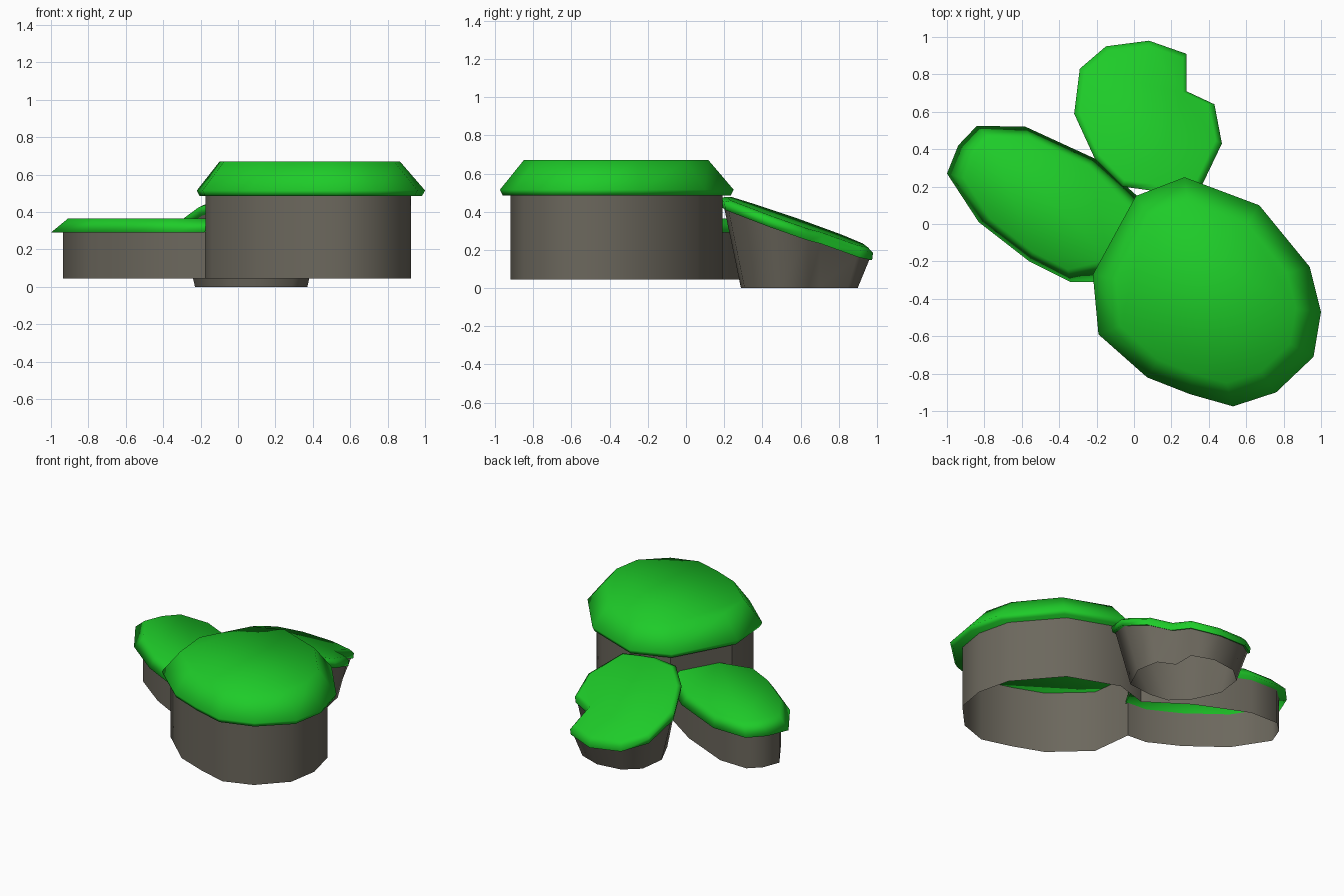
import bpy, bmesh, math

if "Cube" in bpy.data.objects:
    bpy.data.objects.remove(bpy.data.objects["Cube"])


def material(name, rgb):
    m = bpy.data.materials.new(name)
    m.diffuse_color = (*rgb, 1)
    m.use_nodes = True
    m.node_tree.nodes["Principled BSDF"].inputs["Base Color"].default_value = m.diffuse_color
    return m


GRASS = material("grass green", (0.013, 0.6, 0.022))
STONE = material("stone grey", (0.15, 0.138, 0.11))


def ring(pts, z):
    """Lift an outline to a height; z is a number or a function of x and y."""
    return [(x, y, z(x, y) if callable(z) else z) for x, y in pts]


def scaled(pts, c, s):
    return [(c[0] + (x - c[0]) * s, c[1] + (y - c[1]) * s) for x, y in pts]


def loft(name, rings, mat, closed=True, caps=False, angle=60):
    """Skin clockwise rings from the lowest to the highest."""
    bm = bmesh.new()
    vs = [[bm.verts.new(p) for p in r] for r in rings]
    n = len(rings[0])
    for lo, hi in zip(vs, vs[1:]):
        for i in range(n if closed else n - 1):
            j = (i + 1) % n
            bm.faces.new((lo[j], lo[i], hi[i], hi[j]))
    if caps:
        bm.faces.new(vs[-1][::-1])
        bm.faces.new(vs[0])
    me = bpy.data.meshes.new(name)
    bm.to_mesh(me)
    bm.free()
    me.materials.append(mat)
    ob = bpy.data.objects.new(name, me)
    bpy.context.collection.objects.link(ob)
    bpy.ops.object.select_all(action='DESELECT')
    ob.select_set(True)
    bpy.context.view_layer.objects.active = ob
    bpy.ops.object.shade_smooth_by_angle(angle=math.radians(angle))
    return ob


# Tall platform: open-bottomed stone wall and bevelled grass cap
tall_rim = [(0.01, 0.15), (0.27, 0.25), (0.67, 0.10), (0.94, -0.23), (1.0, -0.47),
            (0.96, -0.71), (0.76, -0.90), (0.53, -0.975), (0.30, -0.91),
            (0.07, -0.82), (-0.19, -0.59), (-0.22, -0.27)]
tall_wall = [(0.04, 0.12), (0.27, 0.19), (0.62, 0.06), (0.87, -0.23), (0.925, -0.46),
             (0.89, -0.67), (0.72, -0.85), (0.52, -0.92), (0.31, -0.86),
             (0.10, -0.78), (-0.14, -0.56), (-0.175, -0.27)]
mid = (0.36, -0.38)
loft("tall_rock_wall", [ring(tall_wall, 0.045), ring(tall_wall, 0.487)], STONE, closed=False)
loft("tall_grass_cap",
     [ring(scaled(tall_rim, mid, 0.975), 0.485), ring(tall_rim, 0.515),
      ring(scaled(tall_rim, mid, 0.79), 0.67)],
     GRASS, caps=True, angle=85)

# Wall panel above the low platform, where the two stones open into each other
joint = [tall_wall[-1], tall_wall[0]]
loft("joint_panel", [ring(joint, 0.29), ring(joint, 0.487)], STONE, closed=False)

# Low platform, ending against the tall one
low_rim = [(-0.18, -0.31), (-0.34, -0.31), (-0.56, -0.20), (-0.83, 0.01), (-1.0, 0.27),
           (-0.94, 0.42), (-0.84, 0.525), (-0.58, 0.52), (-0.21, 0.35), (0.04, 0.13)]
low_wall = [(-0.175, -0.27), (-0.32, -0.26), (-0.53, -0.15), (-0.78, 0.04), (-0.935, 0.28),
            (-0.89, 0.40), (-0.81, 0.475), (-0.60, 0.47), (-0.24, 0.31), (0.04, 0.12)]
low_top = [(-0.132, -0.19)] + scaled(low_rim, (-0.43, 0.11), 0.84)[1:-1] + [(0.008, 0.06)]
loft("low_rock_wall", [ring(low_wall, 0.045), ring(low_wall, 0.292)], STONE, closed=False)
loft("low_grass_cap", [ring(low_rim, 0.29), ring(low_top, 0.365)],
     GRASS, closed=False, caps=True, angle=180)

# Sloping platform: tapered stone with a notch, tilted grass slab
slope_rim = [(-0.29, 0.83), (-0.15, 0.95), (0.08, 0.98), (0.28, 0.91), (0.28, 0.71),
             (0.43, 0.64), (0.47, 0.43), (0.36, 0.20), (0.12, 0.175), (-0.06, 0.20),
             (-0.21, 0.35), (-0.32, 0.59)]
hub = (0.055, 0.645)


def tilt(drop):
    return lambda x, y: 0.497 - (y - 0.19) * 0.36 - (x + 0.1) * 0.05 - drop


slope_wall = scaled(slope_rim, hub, 0.95)
loft("slope_rock", [ring(scaled(slope_rim, hub, 0.76), 0.0), ring(slope_wall, tilt(0.055))],
     STONE, angle=100)
loft("slope_grass_cap",
     [ring(scaled(slope_rim, hub, 0.985), tilt(0.06)),
      ring(slope_rim, tilt(0.02)), ring(scaled(slope_rim, hub, 0.92), tilt(0.0))],
     GRASS, caps=True, angle=85)
